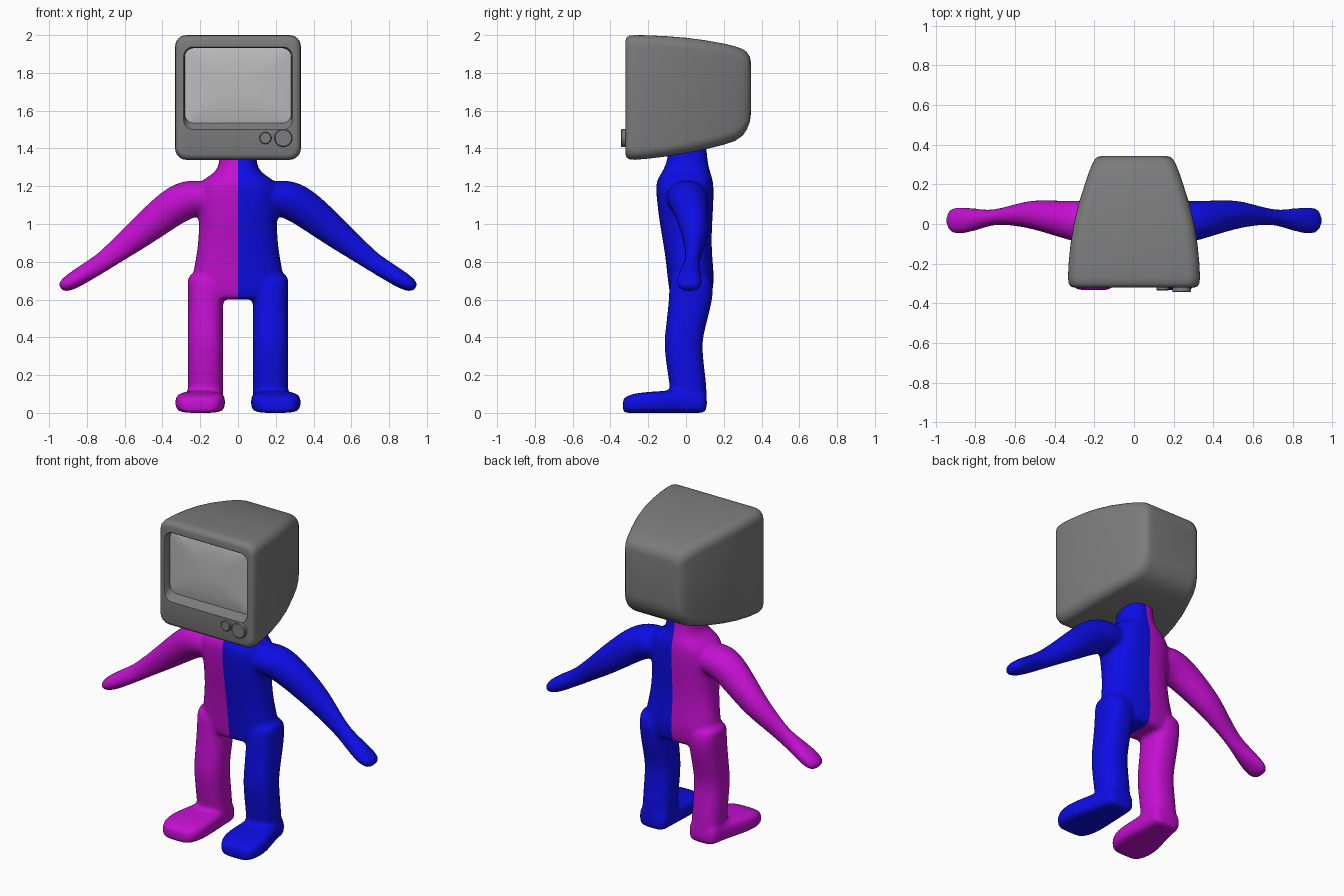
import bpy, bmesh, math
from mathutils import Vector

if "Cube" in bpy.data.objects:
    bpy.data.objects.remove(bpy.data.objects["Cube"])


def material(name, rgb):
    m = bpy.data.materials.new(name)
    m.diffuse_color = (*rgb, 1)
    m.use_nodes = True
    m.node_tree.nodes["Principled BSDF"].inputs["Base Color"].default_value = m.diffuse_color
    return m


BLUE = material("blue", (0.004, 0.004, 0.8))
MAGENTA = material("magenta", (0.55, 0.005, 0.63))
GREY = material("casing grey", (0.2, 0.2, 0.2))
SCREEN = material("screen grey", (0.5, 0.5, 0.5))


def new_object(name, bm, mats):
    bmesh.ops.recalc_face_normals(bm, faces=bm.faces)
    me = bpy.data.meshes.new(name)
    bm.to_mesh(me)
    bm.free()
    ob = bpy.data.objects.new(name, me)
    bpy.context.collection.objects.link(ob)
    for m in mats:
        me.materials.append(m)
    return ob


def loft(bm, rings):
    """Skin a list of closed point rings; returns the faces of each span, then the end cap."""
    vs = [[bm.verts.new(p) for p in r] for r in rings]
    n = len(vs[0])
    spans = [[bm.faces.new((a[i], a[(i + 1) % n], b[(i + 1) % n], b[i])) for i in range(n)]
             for a, b in zip(vs, vs[1:])]
    bm.faces.new(vs[0])
    spans.append([bm.faces.new(vs[-1])])
    return spans


def oval(c, u, v, p=2.0, n=20):
    """Superellipse ring around c with half axes u and v."""
    c, u, v = Vector(c), Vector(u), Vector(v)
    f = lambda t: math.copysign(abs(t) ** (2 / p), t)
    return [c + u * f(math.cos(a)) + v * f(math.sin(a))
            for a in (2 * math.pi * (i + .5) / n for i in range(n))]


def level(x, z, hx, y0, y1, p):
    """Horizontal ring spanning y0..y1."""
    return oval((x, (y0 + y1) / 2, z), (hx, 0, 0), (0, (y1 - y0) / 2, 0), p)


# ---- body: lofted parts fused into one smooth skin
bm = bmesh.new()

# torso and neck: z, half width, y front, y back
torso = [(.60, .19, -.07, .12), (.61, .22, -.085, .135), (.70, .25, -.097, .152), (.80, .228, -.107, .142),
         (.90, .213, -.122, .136), (1.0, .208, -.140, .140), (1.1, .215, -.153, .146),
         (1.19, .22, -.162, .149), (1.235, .19, -.155, .143), (1.27, .125, -.132, .132),
         (1.31, .10, -.108, .118), (1.40, .097, -.09, .11), (1.46, .09, -.08, .1)]
loft(bm, [level(0, z, hx, a, b, 2.4) for z, hx, a, b in torso])

# legs: z, y front, y back
leg = [(.02, -.08, .11), (.12, -.083, .112), (.22, -.10, .10), (.35, -.117, .085), (.42, -.112, .095),
       (.52, -.10, .122), (.62, -.09, .145), (.70, -.09, .145), (.74, -.06, .11)]
# feet: y, x centre, half width, height
foot = [(-.335, .205, .07, .07), (-.325, .205, .10, .085), (-.27, .203, .13, .105), (-.19, .20, .134, .112),
        (-.10, .19, .12, .118), (0, .178, .102, .12), (.08, .173, .095, .12), (.112, .173, .08, .11)]
# arms: x, z, half thickness, y centre, half depth, downward slope in degrees
arm = [(.12, 1.14, .085, 0, .10, 10), (.22, 1.145, .105, .005, .115, 25), (.31, 1.115, .105, .015, .102, 38),
       (.41, 1.04, .096, .033, .088, 44), (.52, .95, .082, .05, .073, 42), (.62, .872, .066, .043, .05, 39),
       (.71, .802, .054, .034, .037, 37), (.78, .758, .051, .024, .052, 35), (.86, .708, .048, .018, .07, 35),
       (.915, .675, .04, .018, .068, 35), (.942, .66, .022, .018, .045, 35)]
for s in (1, -1):
    loft(bm, [level(s * .172, z, .095, a, b, 2.5) for z, a, b in leg])
    loft(bm, [oval((s * x, y, h / 2), (hx, 0, 0), (0, 0, h / 2), 4) for y, x, hx, h in foot])
    loft(bm, [oval((s * x, y, z), (s * t * math.sin(math.radians(d)), 0, t * math.cos(math.radians(d))),
                   (0, hy, 0)) for x, z, t, y, hy, d in arm])

cage = new_object("body_cage", bm, [])
sub = cage.modifiers.new("Subdivide", 'SUBSURF')
sub.levels = 2
fuse = cage.modifiers.new("Fuse", 'REMESH')
fuse.mode = 'VOXEL'
fuse.voxel_size = .011
smooth = cage.modifiers.new("Soften", 'SMOOTH')
smooth.factor = .5
smooth.iterations = 12
bpy.context.view_layer.update()
skin = bpy.data.meshes.new_from_object(cage.evaluated_get(bpy.context.evaluated_depsgraph_get()))
bpy.data.objects.remove(cage)

# split at the middle so each side takes its own colour, and stand on the ground
bm = bmesh.new()
bm.from_mesh(skin)
bmesh.ops.bisect_plane(bm, geom=bm.verts[:] + bm.edges[:] + bm.faces[:], dist=1e-5,
                       plane_co=(0, 0, 0), plane_no=(1, 0, 0))
low = min(v.co.z for v in bm.verts)
for v in bm.verts:
    if v.co.z < .1:
        v.co.z -= low * (1 - v.co.z / .1)
for f in bm.faces:
    f.material_index = 0 if f.calc_center_median().x > 0 else 1
    f.smooth = True
new_object("body", bm, [BLUE, MAGENTA])


# ---- television head: rounded rectangles lofted from back to front, then into the screen
def rounded(y, hx, z0, z1, r, k=6):
    pts = []
    for q, (sx, zc) in enumerate(((1, z1 - r), (-1, z1 - r), (-1, z0 + r), (1, z0 + r))):
        for i in range(k + 1):
            a = math.pi / 2 * (q + i / k)
            pts.append((sx * (hx - r) + r * math.cos(a), y, zc + r * math.sin(a)))
    return pts


shell = [(.343, .165, 1.58, 1.86, .05), (.338, .185, 1.54, 1.885, .05), (.322, .20, 1.50, 1.91, .055),
         (.30, .212, 1.468, 1.926, .06), (.26, .228, 1.44, 1.94, .06), (.20, .248, 1.42, 1.955, .06),
         (.10, .28, 1.395, 1.973, .06), (0, .304, 1.375, 1.986, .06), (-.10, .32, 1.358, 1.994, .06),
         (-.20, .33, 1.346, 1.999, .06), (-.27, .333, 1.34, 2.0, .06), (-.30, .33, 1.343, 1.997, .06),
         (-.315, .32, 1.353, 1.987, .055), (-.32, .305, 1.368, 1.972, .05)]
recess = [(-.32, .288, 1.50, 1.938, .05), (-.314, .283, 1.506, 1.933, .045), (-.275, .281, 1.535, 1.931, .045)]
glass = [(-.281, .25, 1.56, 1.91, .045), (-.288, .19, 1.605, 1.865, .04), (-.293, .10, 1.67, 1.80, .03)]
bm = bmesh.new()
spans = loft(bm, [rounded(*r) for r in shell + recess + glass])
for span in spans[len(shell) + len(recess) - 1:]:
    for f in span:
        f.material_index = 1
head = new_object("television_head", bm, [GREY, SCREEN])

# ---- control knobs: x, radius, front y
knobs = []
for name, x, r, y in (("small_knob", .145, .032, -.335), ("large_knob", .24, .047, -.344)):
    bm = bmesh.new()
    loft(bm, [oval((x, yy, 1.455), (rr, 0, 0), (0, 0, rr), 2, 32)
              for yy, rr in ((-.30, r), (y + .004, r), (y, r - .004))])
    knobs.append(new_object(name, bm, [GREY]))

for ob in [head] + knobs:
    bpy.ops.object.select_all(action='DESELECT')
    ob.select_set(True)
    bpy.context.view_layer.objects.active = ob
    bpy.ops.object.shade_smooth_by_angle(angle=math.radians(40))
